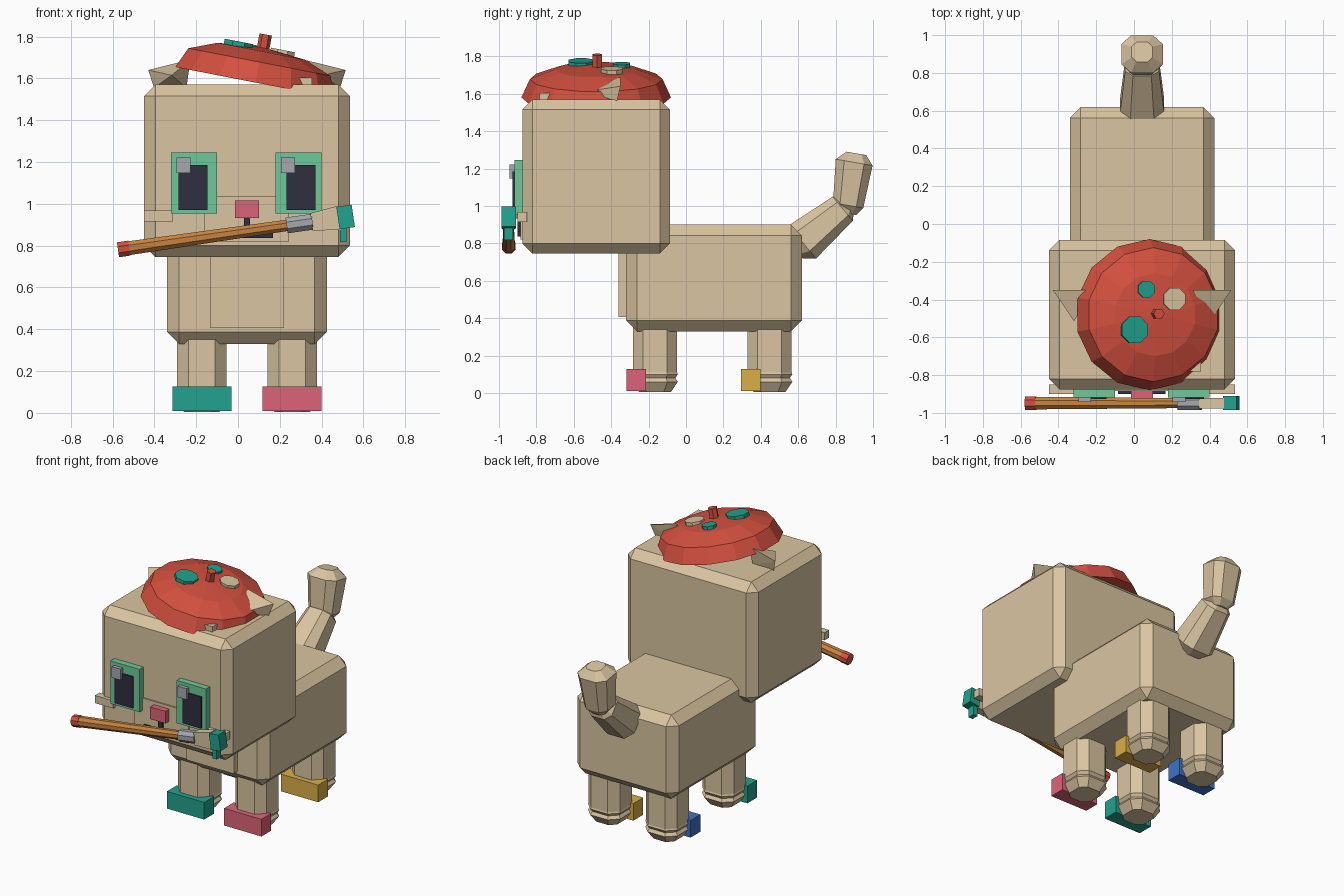
import bpy, bmesh, math
from mathutils import Vector, Matrix

if "Cube" in bpy.data.objects:
    bpy.data.objects.remove(bpy.data.objects["Cube"])

MID = 0.043  # the animal's symmetry plane in x


def material(name, hexcode):
    lin = []
    for i in (0, 2, 4):
        c = int(hexcode[i:i + 2], 16) / 255
        lin.append(c / 12.92 if c <= 0.04045 else ((c + 0.055) / 1.055) ** 2.4)
    m = bpy.data.materials.new(name)
    m.diffuse_color = (*lin, 1)
    m.use_nodes = True
    m.node_tree.nodes["Principled BSDF"].inputs["Base Color"].default_value = m.diffuse_color
    return m


TAN = material("tan_fur", "DAC5A1")
RED = material("red", "D4503F")
TEAL = material("teal", "22A28E")
PINK = material("pink", "DC6478")
YELLOW = material("yellow", "DBAF48")
BLUE = material("blue", "3F73C8")
GREEN = material("eye_green", "70C898")
DARK = material("dark", "302E3E")
GREY = material("grey", "A6A8B0")
WOOD = material("wood", "C8843F")


def finish(name, bm, mat, matrix=None):
    bmesh.ops.recalc_face_normals(bm, faces=bm.faces)
    if matrix is not None:
        bm.transform(matrix)
    me = bpy.data.meshes.new(name)
    bm.to_mesh(me)
    bm.free()
    me.materials.append(mat)
    ob = bpy.data.objects.new(name, me)
    bpy.context.collection.objects.link(ob)
    return ob


def box(name, mat, x, y, z, bevel=0, matrix=None):
    """Box from (min, max) ranges, optionally with chamfered edges."""
    bm = bmesh.new()
    bmesh.ops.create_cube(bm, size=1)
    for v in bm.verts:
        v.co = [(r[0] + r[1]) / 2 + c * (r[1] - r[0]) for r, c in zip((x, y, z), v.co)]
    if bevel:
        bmesh.ops.bevel(bm, geom=bm.edges[:], offset=bevel, segments=1,
                        profile=0.5, affect='EDGES')
    return finish(name, bm, mat, matrix)


def loft(name, mat, rings, u, v, section, matrix=None):
    """Skin rings (centre, size u, size v) that share one cross-section."""
    bm = bmesh.new()
    u, v = Vector(u), Vector(v)
    loops = [[bm.verts.new(Vector(c) + u * (a * p) + v * (b * q)) for p, q in section]
             for c, a, b in rings]
    n = len(section)
    for lo, hi in zip(loops, loops[1:]):
        for i in range(n):
            bm.faces.new((lo[i], lo[(i + 1) % n], hi[(i + 1) % n], hi[i]))
    bm.faces.new(loops[0])
    bm.faces.new(loops[-1])
    return finish(name, bm, mat, matrix)


def circle(n, phase=0.0):
    return [(math.cos(2 * math.pi * (i + phase) / n), math.sin(2 * math.pi * (i + phase) / n))
            for i in range(n)]


K = 0.54  # square with cut corners
CHAMFERED = [(1, K), (K, 1), (-K, 1), (-1, K), (-1, -K), (-K, -1), (K, -1), (1, -K)]
SQUARE = [(1, 1), (-1, 1), (-1, -1), (1, -1)]

# Head, body and chest
box("head", TAN, (-0.45, 0.535), (-0.875, -0.085), (0.745, 1.57), 0.055)
box("body", TAN, (-0.34, 0.425), (-0.32, 0.62), (0.33, 0.90), 0.058)
box("chest", TAN, (-0.135, 0.22), (-0.36, -0.25), (0.405, 0.80))

# Legs with flared feet and coloured toe blocks
LEG = [(0.37, 1), (0.11, 1), (0.10, 1.03), (0.08, 0.92), (0.06, 1.03), (0.005, 0.72)]
for end, cy, colours in (("front", -0.165, (TEAL, PINK)), ("back", 0.447, (BLUE, YELLOW))):
    for side, s, mat in (("left", -1, colours[0]), ("right", 1, colours[1])):
        cx = MID + s * 0.216
        loft(f"{end}_leg_{side}", TAN,
             [((cx, cy, z), 0.118 * k, 0.118 * k) for z, k in LEG],
             (1, 0, 0), (0, 1, 0), CHAMFERED)
        box(f"{end}_toes_{side}", mat, (cx - 0.141, cx + 0.141),
            (cy - 0.154, cy - 0.048), (0.01, 0.127))

# Tail in two tapered segments
loft("tail_base", TAN,
     [((MID, 0.58, 0.772), 0.07, 0.07), ((MID, 0.622, 0.807), 0.117, 0.115),
      ((MID, 0.838, 0.985), 0.09, 0.084), ((MID, 0.87, 1.012), 0.05, 0.045)],
     (1, 0, 0), (0, -0.64, 0.768), CHAMFERED)
loft("tail_tip", TAN,
     [((MID, 0.86, 0.96), 0.05, 0.05), ((MID, 0.867, 1.003), 0.088, 0.082),
      ((MID, 0.899, 1.233), 0.11, 0.10), ((MID, 0.911, 1.281), 0.055, 0.053)],
     (1, 0, 0), (0, 0.985, -0.17), CHAMFERED)

# Ears: small folded pyramids
for side, s in (("left", -1), ("right", 1)):
    bm = bmesh.new()
    pts = [(0.472, -0.35, 1.64), (0.27, -0.35, 1.69), (0.36, -0.515, 1.615),
           (0.445, -0.37, 1.555), (0.29, -0.37, 1.555)]
    for x, y, z in pts:
        bm.verts.new((MID + s * x, y, z))
    bmesh.ops.convex_hull(bm, input=bm.verts[:])
    finish(f"ear_{side}", bm, TAN)
box("forehead_tuft", TAN, (0.29, 0.355), (-0.782, -0.72), (1.55, 1.605))

# Eyes with pupils and highlights
for side, px, pu, hi in (("left", (-0.32, -0.10), (-0.285, -0.145), (-0.293, -0.227)),
                         ("right", (0.18, 0.40), (0.232, 0.37), (0.205, 0.272))):
    box(f"eye_{side}", GREEN, px, (-0.918, -0.87), (0.953, 1.245))
    box(f"pupil_{side}", DARK, pu, (-0.927, -0.917), (0.97, 1.185))
    box(f"eye_highlight_{side}", GREY, hi, (-0.943, -0.917), (1.147, 1.222))

# Muzzle, nose, mouth and cheek whiskers
box("muzzle", TAN, (-0.16, 0.245), (-0.885, -0.86), (0.82, 1.037))
box("nose", PINK, (-0.015, 0.10), (-0.925, -0.88), (0.932, 1.015))
box("mouth_upright", DARK, (0.028, 0.058), (-0.90, -0.88), (0.85, 0.935))
box("mouth_line", DARK, (-0.085, 0.168), (-0.90, -0.88), (0.837, 0.865))
for side, s in (("left", -1), ("right", 1)):
    a, b = MID + s * 0.355, MID + s * 0.493
    box(f"whisker_{side}", TAN, (min(a, b), max(a, b)), (-0.90, -0.85), (0.915, 0.967))

# Beret, tilted towards the right
TILT = Matrix.Translation((0.083, -0.48, 1.58)) @ Matrix.Rotation(math.radians(11), 4, 'Y')


def disc(name, mat, x, y, rings, n, phase=0.0):
    loft(name, mat, [((x, y, h), r, r) for h, r in rings], (1, 0, 0), (0, 1, 0),
         circle(n, phase), TILT)


disc("beret", RED, 0, 0, [(0, 0.40), (0.10, 0.355), (0.152, 0.22), (0.17, 0.03)], 14, 0.5)
disc("beret_stem", RED, 0.005, 0.005, [(0.15, 0.03), (0.235, 0.03)], 6)
disc("beret_spot_large", TEAL, -0.114, -0.08, [(0.148, 0.075), (0.178, 0.075)], 8, 0.5)
disc("beret_spot_small", TEAL, -0.05, 0.135, [(0.148, 0.048), (0.176, 0.048)], 8, 0.5)
disc("beret_spot_tan", TAN, 0.10, 0.083, [(0.148, 0.063), (0.178, 0.063)], 8, 0.5)

# Paintbrush held in the mouth: local x runs along the handle
BRUSH = Matrix.Translation((0, -0.948, 0.863)) @ Matrix.Rotation(math.radians(-8.2), 4, 'Y')


def brush_part(name, mat, rings, section):
    loft(name, mat, [((x, 0, 0), d, h) for x, d, h in rings],
         (0, 1, 0), (0, 0, 1), section, BRUSH)


brush_part("brush_end_cap", RED, [(-0.58, 0.039, 0.039), (-0.525, 0.039, 0.039)], circle(8, 0.5))
brush_part("brush_handle", WOOD, [(-0.53, 0.036, 0.036), (0.25, 0.029, 0.029)], circle(8, 0.5))
brush_part("brush_ferrule", GREY, [(0.235, 0.041, 0.041), (0.36, 0.041, 0.041)], circle(8, 0.5))
brush_part("brush_bristles", TAN, [(0.355, 0.028, 0.042), (0.49, 0.028, 0.058)], SQUARE)
brush_part("brush_paint", TEAL, [(0.483, 0.038, 0.054), (0.557, 0.038, 0.054)], SQUARE)
box("paint_drip", TEAL, (0.487, 0.52), (-0.972, -0.925), (0.817, 0.90))
